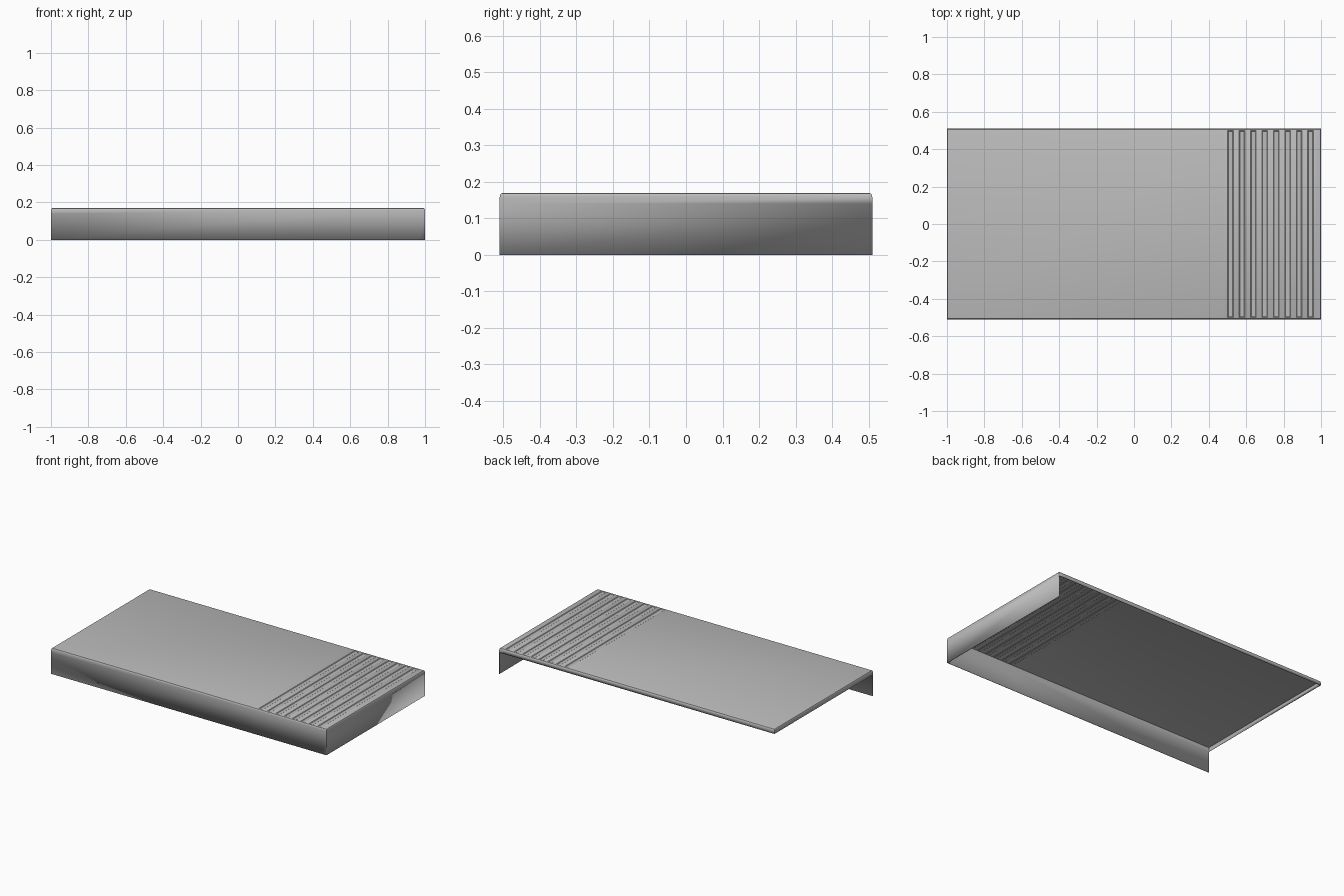
import bpy
import bmesh

cube = bpy.data.objects.get("Cube")
if cube:
    bpy.data.objects.remove(cube)

HX, HY, TOP = 1.0, 0.51, 0.17      # outer half sizes and height
RIM = 0.01                         # width of the rounded edge
PANEL_X = 0.47                     # where the ridged drainer starts
GROOVES = 8

steel = bpy.data.materials.new("brushed_grey_steel")
steel.use_nodes = True
colour = (0.5, 0.5, 0.5, 1)
steel.diffuse_color = colour
steel.node_tree.nodes["Principled BSDF"].inputs["Base Color"].default_value = colour

bm = bmesh.new()
inner_x, inner_y = HX - RIM, HY - RIM

# Flat top: one plain deck followed by narrow strips for the drainer
strips = 2 * GROOVES + 1
step = (inner_x - PANEL_X) / strips
xs = [-inner_x] + [PANEL_X + i * step for i in range(strips + 1)]
rows = [(bm.verts.new((x, -inner_y, TOP)), bm.verts.new((x, inner_y, TOP))) for x in xs]
faces = [bm.faces.new((a[0], b[0], b[1], a[1])) for a, b in zip(rows, rows[1:])]
border = [e for e in bm.edges if e.is_boundary]


def extend(edges, move):
    """Extrude open edges and place the new vertices with move(co)."""
    new = bmesh.ops.extrude_edge_only(bm, edges=edges)["geom"]
    for v in new:
        if isinstance(v, bmesh.types.BMVert):
            v.co = move(v.co)
    return [e for e in new if isinstance(e, bmesh.types.BMEdge) and e.is_boundary]


# Rounded rim, then the short lip all the way round
rx, ry = inner_x, inner_y
for out, z in ((0.006, 0.168), (0.009, 0.164), (RIM, 0.158), (RIM, 0.14)):
    nx, ny = inner_x + out, inner_y + out
    border = extend(border, lambda c: (c.x * nx / rx, c.y * ny / ry, z))
    rx, ry = nx, ny

# Deep apron on the front and the drainer end only
deep = [e for e in border
        if all(v.co.y < -HY + 0.001 for v in e.verts)
        or all(v.co.x > HX - 0.001 for v in e.verts)]
extend(deep, lambda c: (c.x, c.y, 0))

# Sunken drainer grooves between the ridges
bmesh.ops.inset_individual(bm, faces=faces[2::2], thickness=0.006, depth=-0.003)

bmesh.ops.recalc_face_normals(bm, faces=bm.faces[:])
bm.normal_update()
if faces[0].normal.z < 0:
    bmesh.ops.reverse_faces(bm, faces=bm.faces[:])

mesh = bpy.data.meshes.new("drainer_worktop")
bm.to_mesh(mesh)
bm.free()
mesh.materials.append(steel)
worktop = bpy.data.objects.new("drainer_worktop", mesh)
bpy.context.collection.objects.link(worktop)

bpy.ops.object.select_all(action="DESELECT")
worktop.select_set(True)
bpy.context.view_layer.objects.active = worktop
bpy.ops.object.shade_smooth_by_angle()

# Thin sheet metal, thickened inwards
sheet = worktop.modifiers.new("sheet_thickness", "SOLIDIFY")
sheet.thickness = 0.003
sheet.offset = -1
